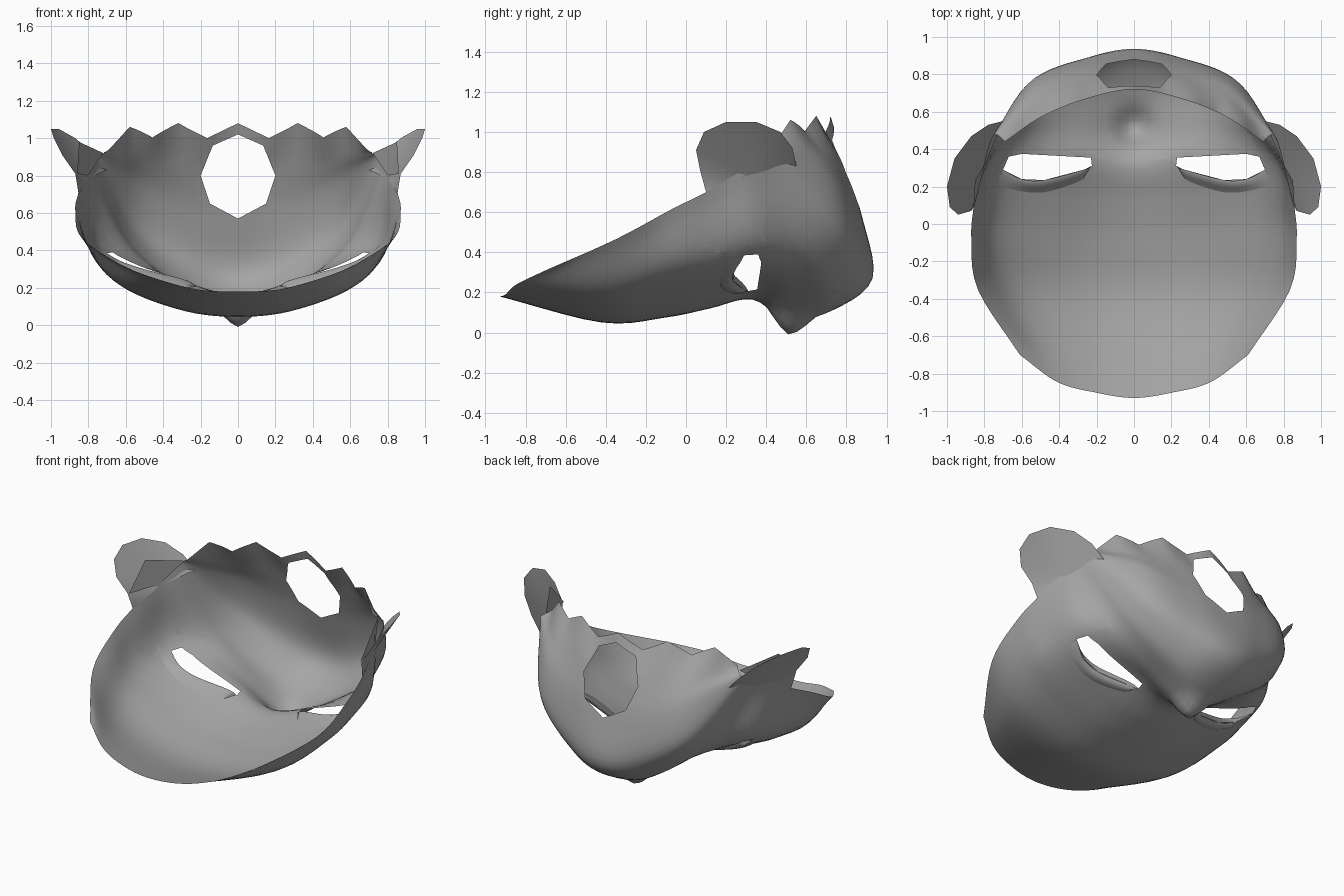
import bpy, bmesh, math
from mathutils import Vector
from mathutils.bvhtree import BVHTree

cube = bpy.data.objects.get("Cube")
if cube:
    bpy.data.objects.remove(cube, do_unlink=True)

grey = bpy.data.materials.new("plain_grey")
grey.use_nodes = True
grey.diffuse_color = (0.38, 0.38, 0.38, 1)
grey.node_tree.nodes["Principled BSDF"].inputs["Base Color"].default_value = grey.diffuse_color


def spline(points, t):
    """Smooth curve through points, with t counted in points."""
    i = min(int(t), len(points) - 2)
    f = t - i
    b, c = points[i], points[i + 1]
    a = points[i - 1] if i > 0 else b * 2 - c
    d = points[i + 2] if i + 2 < len(points) else c * 2 - b
    return b + ((c - a) + (a * 2 - b * 5 + c * 4 - d + (b * 3 - a - c * 3 + d) * f) * f) * (f / 2)


def make_object(name, bm, angle):
    """Turn a left half into a mirrored, smooth shaded object."""
    mesh = bpy.data.meshes.new(name)
    bm.to_mesh(mesh)
    bm.free()
    mesh.materials.append(grey)
    obj = bpy.data.objects.new(name, mesh)
    bpy.context.collection.objects.link(obj)
    mirror = obj.modifiers.new("mirror", "MIRROR")
    mirror.merge_threshold = 0.002
    bpy.ops.object.select_all(action="DESELECT")
    obj.select_set(True)
    bpy.context.view_layer.objects.active = obj
    bpy.ops.object.shade_smooth_by_angle(angle=math.radians(angle))


def grid(bm, rows):
    """Skin rows of points with quads."""
    verts = [[bm.verts.new(p) for p in row] for row in rows]
    for r, s in zip(verts, verts[1:]):
        for j in range(len(r) - 1):
            bm.faces.new((r[j], s[j], s[j + 1], r[j + 1]))


def fan(bm, centre, outline):
    """Triangles from a centre point to an open outline."""
    hub = bm.verts.new(centre)
    edge = [bm.verts.new(p) for p in outline]
    for a, b in zip(edge, edge[1:]):
        bm.faces.new((hub, a, b))


def cut_hole(bm, outline, axis, near):
    """Cut a convex hole straight through the skin along one axis."""
    def lift(p):
        return Vector((p[0], p[1], 0)) if axis == "z" else Vector((p[0], 0, p[1]))
    pts = [lift(p) for p in outline]
    along = Vector((0, 0, 1)) if axis == "z" else Vector((0, 1, 0))
    middle = sum(pts, Vector()) / len(pts)
    planes = []
    for p, q in zip(pts, pts[1:] + pts[:1]):
        n = (q - p).cross(along).normalized()
        planes.append((p, n if n.dot(middle - p) < 0 else -n))
    for p, n in planes:
        faces = [f for f in bm.faces if near(f.calc_center_median())]
        edges = {e for f in faces for e in f.edges}
        verts = {v for f in faces for v in f.verts}
        bmesh.ops.bisect_plane(bm, geom=list(verts) + list(edges) + faces,
                               dist=0.0005, plane_co=p, plane_no=n)
    gone = []
    for f in bm.faces:
        c = f.calc_center_median()
        if near(c) and all((c - p).dot(n) < 0 for p, n in planes):
            gone.append(f)
    bmesh.ops.delete(bm, geom=gone, context="FACES")


# Guide curves of the shell from forehead to chin
ridge = [(0, -.93, .18), (0, -.42, .05), (0, -.1, .075), (0, .12, .12), (0, .33, .165), (0, .51, .06),
         (0, .74, .115), (0, .93, .27), (0, .88, .57), (0, .8, .82), (0, .72, 1.04)]
inner = [(.21, -.9, .19), (.3, -.42, .085), (.34, -.1, .12), (.34, .14, .18), (.3, .36, .24), (.26, .53, .19),
         (.26, .73, .19), (.24, .885, .33), (.24, .86, .59), (.25, .775, .83), (.27, .665, 1.04)]
outer = [(.41, -.845, .24), (.62, -.4, .215), (.73, -.08, .31), (.73, .14, .36), (.71, .35, .42), (.6, .53, .43),
         (.58, .65, .46), (.55, .765, .54), (.52, .745, .74), (.51, .665, .88), (.5, .57, 1.04)]
rim = [(.61, -.7, .31), (.835, -.35, .465), (.87, -.08, .61), (.855, .1, .7), (.82, .25, .79), (.79, .37, .85),
       (.77, .44, .88), (.755, .47, .89), (.74, .48, .905), (.715, .465, .925), (.69, .44, .98)]
guides = [[Vector(p) for p in g] for g in (ridge, inner, outer, rim)]

# Shell with a zigzag chin edge and a small pointed nose
COLS, STEPS = 20, 5
nose = Vector((0, .52, .06))
rows = []
for i in range((len(ridge) - 1) * STEPS + 1):
    v = i / STEPS
    section = [spline(g, v) for g in guides]
    section.insert(0, section[1] * 1)
    section[0].x *= -1
    row = []
    for j in range(COLS + 1):
        p = spline(section, 1 + j * 3 / COLS)
        wave = abs((j / 4) % 2 - 1) * 2 - 1
        p.z += 0.04 * wave * max(0, v - 9)
        p.z -= 0.075 * max(0, 1 - (p - nose).length / 0.13)
        if j == 0:
            p.x = 0
        row.append(p)
    rows.append(row)
shell = bmesh.new()
grid(shell, rows)
surface = BVHTree.FromBMesh(shell)

# Eye and mouth openings
eye = [(.225, .31), (.23, .355), (.6, .375), (.67, .36), (.7, .29), (.6, .24), (.48, .235), (.27, .29)]
mouth = [(-.02, .57), (0, .57), (.15, .65), (.2, .8), (.135, .96), (0, 1.02), (-.02, 1.02)]
cut_hole(shell, eye, "z", lambda c: .12 < c.x < .8 and .1 < c.y < .5 and c.z < .65)
cut_hole(shell, mouth, "y", lambda c: c.x < .35 and c.y > .6 and c.z > .45)
make_object("mask_shell", shell, 50)


def on_shell(x, y, lift):
    hit = surface.ray_cast(Vector((x, y, -1)), Vector((0, 0, 1)))[0]
    return Vector((x, y, (hit.z if hit else .4) + lift))


# Curved lower eyelids, rounded on both sides of the shell
lid_top = [Vector(p + (0,)) for p in [(.23, .31), (.27, .29), (.48, .235), (.6, .24), (.7, .29)]]
lid_low = [Vector(p + (0,)) for p in [(.26, .26), (.3, .225), (.48, .17), (.63, .18), (.76, .22)]]
lid_rows = []
for across, lift in [(1, .003), (.6, .02), (.2, .04), (0, .035), (0, -.01), (.4, -.02), (1, -.003)]:
    lid_rows.append([])
    for k in range(17):
        p = spline(lid_top, k / 4).lerp(spline(lid_low, k / 4), across)
        lid_rows[-1].append(on_shell(p.x, p.y, lift * math.sin(math.pi * k / 16)))
lids = bmesh.new()
grid(lids, lid_rows)
make_object("lower_eyelids", lids, 60)

# Ears: an outer cup and a folded inner flap
ears = bmesh.new()
fan(ears, (.8, .31, .785), [(.7, .55, .83), (.78, .53, .92), (.87, .47, 1), (.96, .35, 1.05), (1, .2, 1.05),
                            (.985, .09, 1), (.94, .05, .91), (.87, .07, .81), (.852, .1, .7)])
make_object("ears", ears, 40)
flaps = bmesh.new()
fan(flaps, (.8, .31, .8), [(.86, .07, .81), (.85, .23, .98), (.72, .46, .92)])
make_object("ear_flaps", flaps, 40)
